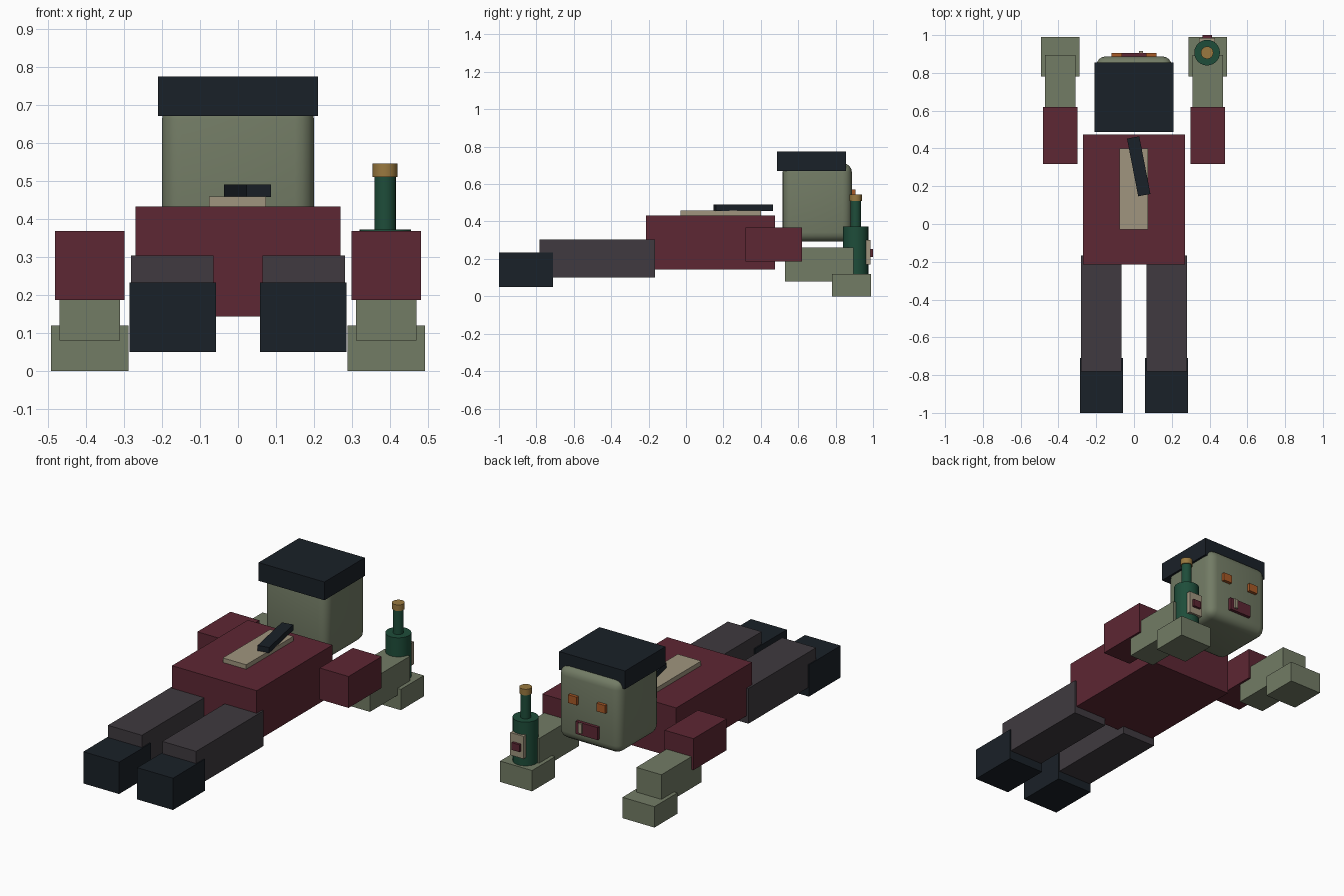
import bpy, math

if "Cube" in bpy.data.objects:
    bpy.data.objects.remove(bpy.data.objects["Cube"])

def mat(name, rgb):
    m = bpy.data.materials.new(name)
    m.diffuse_color = (*rgb, 1)
    m.use_nodes = True
    m.node_tree.nodes["Principled BSDF"].inputs["Base Color"].default_value = m.diffuse_color
    return m

SKIN = mat("skin", (0.17, 0.20, 0.13))
RED = mat("jacket_red", (0.11, 0.02, 0.033))
GREY = mat("trouser_grey", (0.05, 0.042, 0.05))
DARK = mat("dark", (0.01, 0.015, 0.021))
CREAM = mat("cream", (0.35, 0.30, 0.21))
GLASS = mat("bottle_green", (0.013, 0.074, 0.042))
CORK = mat("cork", (0.32, 0.19, 0.05))
ORANGE = mat("eye_orange", (0.39, 0.10, 0.02))

def box(name, x, y, z, m, rot=0.0):
    """Box from (min, max) ranges, optionally turned about z."""
    r = (x, y, z)
    bpy.ops.mesh.primitive_cube_add(size=1, location=[(a + b) / 2 for a, b in r],
                                    rotation=(0, 0, rot))
    o = bpy.context.object
    o.name = name
    o.scale = [b - a for a, b in r]
    bpy.ops.object.transform_apply(location=False, rotation=False, scale=True)
    o.data.materials.append(m)
    return o

def pair(name, x, y, z, m):
    box("right_" + name, x, y, z, m)
    box("left_" + name, (-x[1], -x[0]), y, z, m)

def cyl(name, r, z0, z1, m):
    bpy.ops.mesh.primitive_cylinder_add(vertices=24, radius=r, depth=z1 - z0,
                                        location=(0.387, 0.907, (z0 + z1) / 2))
    o = bpy.context.object
    o.name = name
    o.data.materials.append(m)
    bpy.ops.object.shade_smooth_by_angle(angle=math.radians(35))

# Body and clothes
box("torso", (-0.27, 0.27), (-0.215, 0.475), (0.143, 0.433), RED)
box("shirt_front", (-0.076, 0.073), (-0.03, 0.40), (0.42, 0.459), CREAM)
box("necktie", (-0.008, 0.058), (0.15, 0.461), (0.457, 0.49), DARK, math.radians(11))

# Limbs
pair("leg", (0.065, 0.281), (-0.782, -0.167), (0.10, 0.303), GREY)
pair("shoe", (0.058, 0.286), (-1.0, -0.71), (0.05, 0.233), DARK)
pair("sleeve", (0.298, 0.482), (0.318, 0.62), (0.187, 0.368), RED)
pair("forearm", (0.31, 0.47), (0.53, 0.895), (0.08, 0.262), SKIN)
pair("hand", (0.288, 0.492), (0.78, 0.99), (0.0, 0.12), SKIN)

# Rounded head
head = box("head", (-0.2, 0.2), (0.516, 0.887), (0.292, 0.712), SKIN)
bev = head.modifiers.new("round", 'BEVEL')
bev.width = 0.05
bev.segments = 4
bpy.ops.object.modifier_apply(modifier="round")
bpy.ops.object.shade_smooth_by_angle(angle=math.radians(35))
box("hair_cap", (-0.21, 0.21), (0.487, 0.855), (0.67, 0.775), DARK)

# Face
pair("eye", (0.063, 0.118), (0.875, 0.905), (0.523, 0.57), ORANGE)
box("mouth", (-0.07, 0.07), (0.875, 0.905), (0.358, 0.43), RED)
box("tooth", (0.026, 0.047), (0.89, 0.915), (0.372, 0.428), CREAM)

# Bottle with label
cyl("bottle_body", 0.068, 0.11, 0.372, GLASS)
cyl("bottle_neck", 0.028, 0.36, 0.515, GLASS)
cyl("bottle_cork", 0.033, 0.51, 0.545, CORK)
box("label", (0.345, 0.43), (0.962, 0.986), (0.17, 0.30), CREAM)
box("label_patch", (0.362, 0.412), (0.98, 1.0), (0.21, 0.252), RED)
